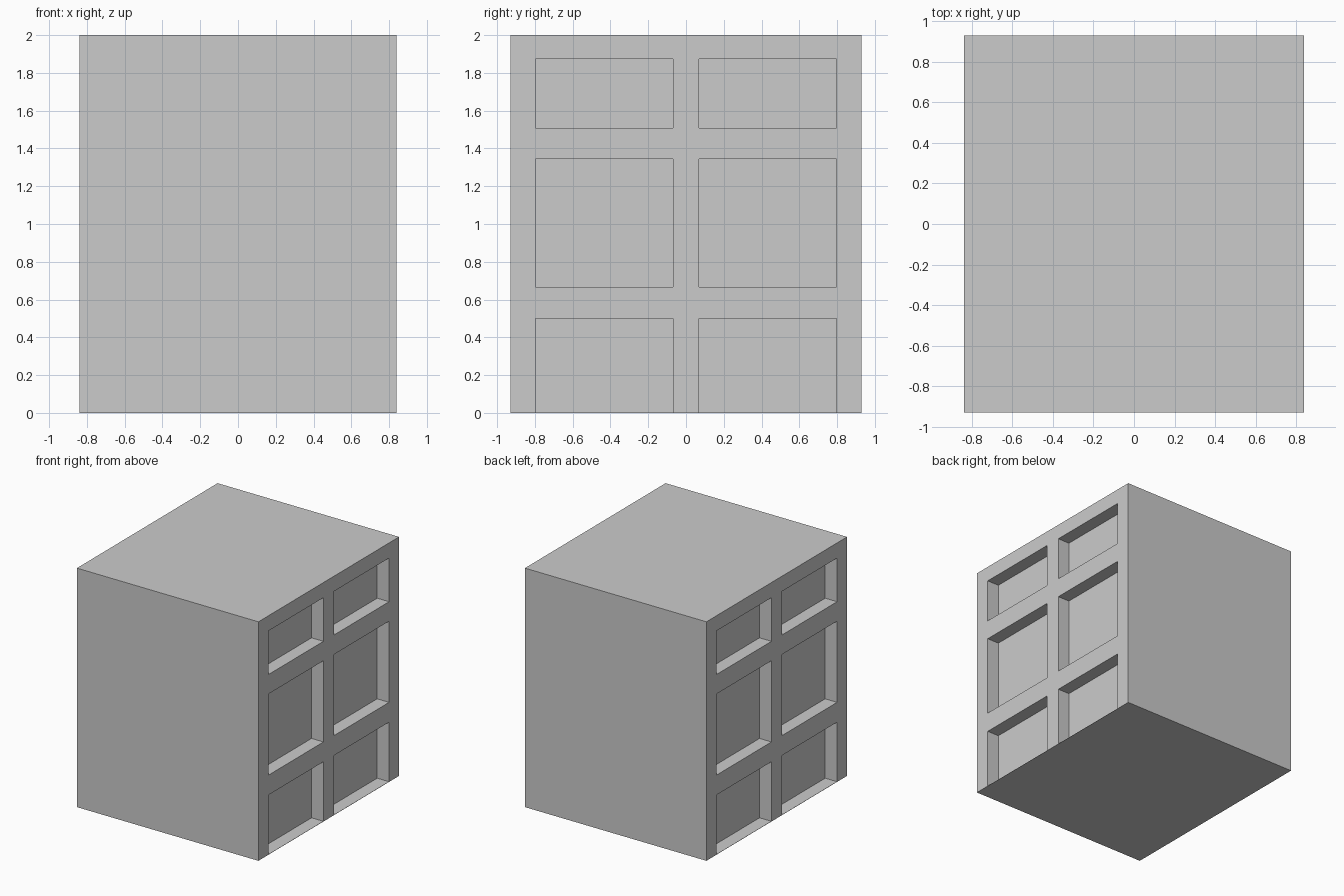
import bpy, bmesh
from mathutils import Matrix, Vector

if "Cube" in bpy.data.objects:
    bpy.data.objects.remove(bpy.data.objects["Cube"])

HX, HY, HEIGHT, DEPTH = 0.84, 0.93, 2.0, 0.11
ROWS = [(0.002, 0.50), (0.666, 1.345), (1.508, 1.873)]
COLUMNS = [(-0.798, -0.07), (0.07, 0.798)]


def add_box(bm, lo, hi):
    lo, hi = Vector(lo), Vector(hi)
    m = Matrix.Translation((lo + hi) / 2) @ Matrix.Diagonal((*(hi - lo), 1))
    bmesh.ops.create_cube(bm, size=1, matrix=m)


def make_object(name, boxes):
    bm = bmesh.new()
    for lo, hi in boxes:
        add_box(bm, lo, hi)
    mesh = bpy.data.meshes.new(name)
    bm.to_mesh(mesh)
    bm.free()
    obj = bpy.data.objects.new(name, mesh)
    bpy.context.collection.objects.link(obj)
    return obj


# Solid body
body = make_object("cabinet_body", [((-HX, -HY, 0), (HX, HY, HEIGHT))])

# Shallow compartments, 2 x 3 on both the left and right sides
boxes = []
for y0, y1 in COLUMNS:
    for z0, z1 in ROWS:
        boxes.append(((HX - DEPTH, y0, z0), (HX + 0.1, y1, z1)))
        boxes.append(((-HX - 0.1, y0, z0), (-HX + DEPTH, y1, z1)))
cutter = make_object("compartment_cutter", boxes)
cutter.hide_render = True

cut = body.modifiers.new("compartments", 'BOOLEAN')
cut.operation = 'DIFFERENCE'
cut.solver = 'EXACT'
cut.object = cutter
bpy.context.view_layer.objects.active = body
bpy.ops.object.modifier_apply(modifier=cut.name)
bpy.data.objects.remove(cutter)
